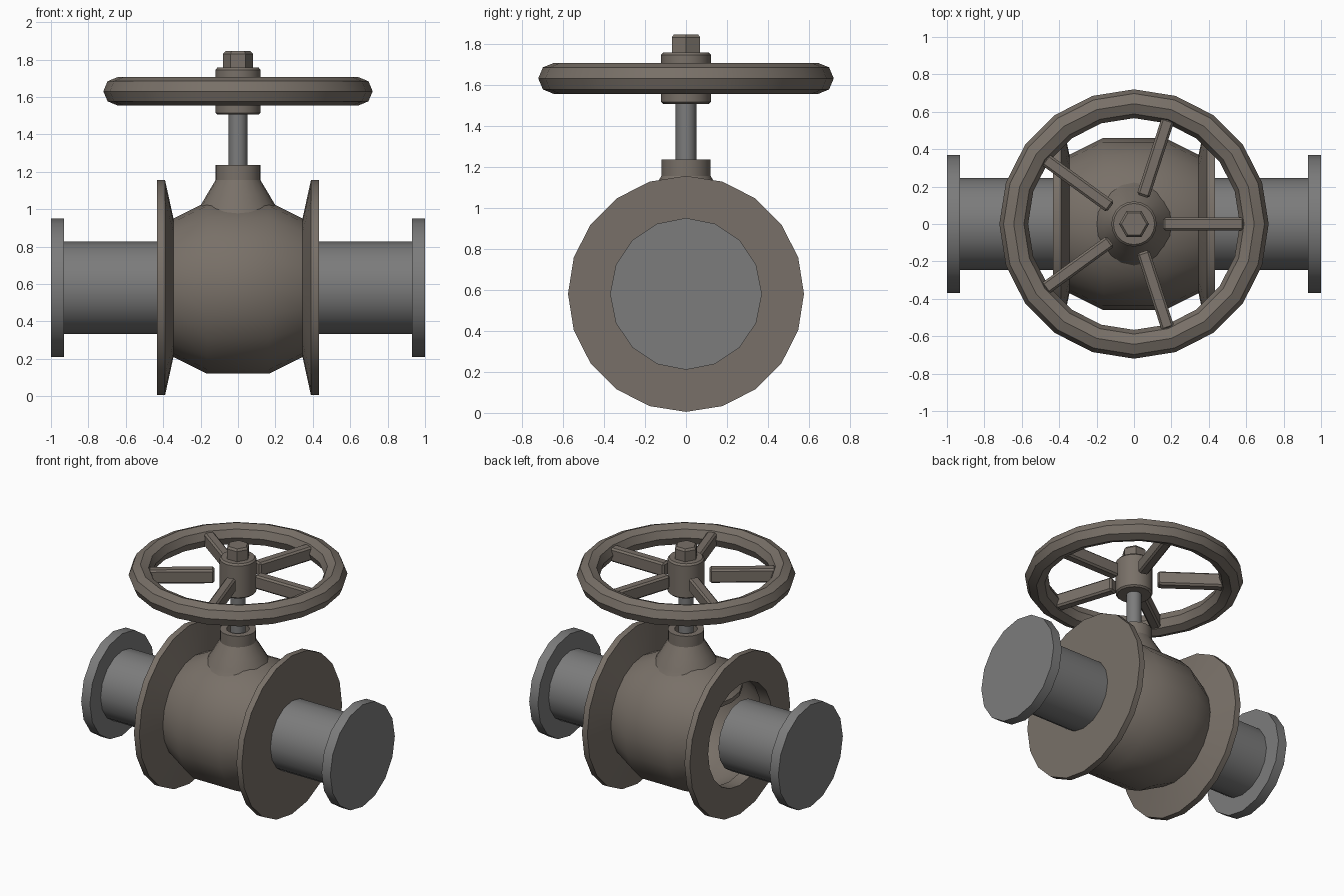
import bpy, bmesh, math
from mathutils import Matrix

if "Cube" in bpy.data.objects:
    bpy.data.objects.remove(bpy.data.objects["Cube"])

AXIS_Z = 0.58  # height of the pipe axis


def material(name, rgb):
    m = bpy.data.materials.new(name)
    m.diffuse_color = (*rgb, 1)
    m.use_nodes = True
    m.node_tree.nodes["Principled BSDF"].inputs["Base Color"].default_value = m.diffuse_color
    return m


BROWN = material("brown_iron", (0.19, 0.163, 0.138))
GREY = material("grey_steel", (0.2, 0.2, 0.2))


def finish(name, bm, mat):
    mesh = bpy.data.meshes.new(name)
    bm.to_mesh(mesh)
    bm.free()
    ob = bpy.data.objects.new(name, mesh)
    bpy.context.collection.objects.link(ob)
    mesh.materials.append(mat)
    bpy.ops.object.select_all(action='DESELECT')
    ob.select_set(True)
    bpy.context.view_layer.objects.active = ob
    bpy.ops.object.shade_smooth_by_angle(angle=math.radians(30))
    return ob


def lathe(name, profile, segs, mat, axis='Z', closed=False):
    """Revolve (radius, axial) points; outside runs towards +axis."""
    bm = bmesh.new()
    rings = []
    for r, a in profile:
        ring = []
        for j in range(segs):
            t = 2 * math.pi * j / segs
            c, s = r * math.cos(t), r * math.sin(t)
            ring.append(bm.verts.new((c, s, a) if axis == 'Z' else (a, c, AXIS_Z + s)))
        rings.append(ring)
    pairs = list(zip(rings, rings[1:]))
    if closed:
        pairs.append((rings[-1], rings[0]))
    for lo, hi in pairs:
        for j in range(segs):
            k = (j + 1) % segs
            bm.faces.new((lo[j], lo[k], hi[k], hi[j]))
    bmesh.ops.remove_doubles(bm, verts=bm.verts, dist=1e-5)
    return finish(name, bm, mat)


# Valve body with both large flanges: open on the left, capped on the right
lathe("valve_body", [
    (0.365, -0.345), (0.365, -0.433), (0.575, -0.433), (0.575, -0.39), (0.37, -0.345),
    (0.46, -0.165), (0.46, 0.165),
    (0.37, 0.345), (0.575, 0.39), (0.575, 0.433), (0, 0.433)], 20, BROWN, 'X')

# Pipe stubs with end flanges
pipe = [(0, -1), (0.37, -1), (0.37, -0.93), (0.247, -0.93), (0.247, -0.433)]
lathe("left_pipe", pipe, 16, GREY, 'X')
lathe("right_pipe", [(r, -a) for r, a in reversed(pipe)], 16, GREY, 'X')

# Flared bonnet reaching into the body, with a recess for the stem
lathe("bonnet", [
    (0.37, 0.80), (0.37, 0.83), (0.28, 0.90), (0.225, 0.97), (0.203, 1.015),
    (0.165, 1.08), (0.12, 1.155), (0.12, 1.235), (0.075, 1.235),
    (0.075, 1.18), (0, 1.18)], 20, BROWN)

# Stem
lathe("stem", [(0, 1.17), (0.05, 1.17), (0.05, 1.52), (0, 1.52)], 16, GREY)

# Handwheel rim (octagonal section)
lathe("handwheel_rim", [
    (0.643 + 0.077 * math.cos(i * math.pi / 4), 1.63 + 0.076 * math.sin(i * math.pi / 4))
    for i in range(8)], 20, BROWN, closed=True)

# Hub and hex nut
lathe("handwheel_hub", [
    (0, 1.505), (0.11, 1.505), (0.121, 1.515), (0.121, 1.745), (0.11, 1.757), (0, 1.757)],
    20, BROWN)
lathe("hex_nut", [
    (0, 1.75), (0.08, 1.75), (0.08, 1.83), (0.067, 1.845), (0, 1.845)], 6, BROWN)

# Five bevelled spokes, stopping just short of the hub
for i in range(5):
    bm = bmesh.new()
    bmesh.ops.create_cube(bm, size=1)
    bmesh.ops.scale(bm, vec=(0.435, 0.07, 0.1), verts=bm.verts)
    bmesh.ops.bevel(bm, geom=bm.edges[:], offset=0.012, segments=1, affect='EDGES')
    bm.transform(Matrix.Rotation(i * math.tau / 5, 4, 'Z')
                 @ Matrix.Translation((0.3725, 0, 1.627)))
    finish(f"spoke_{i + 1}", bm, BROWN)
